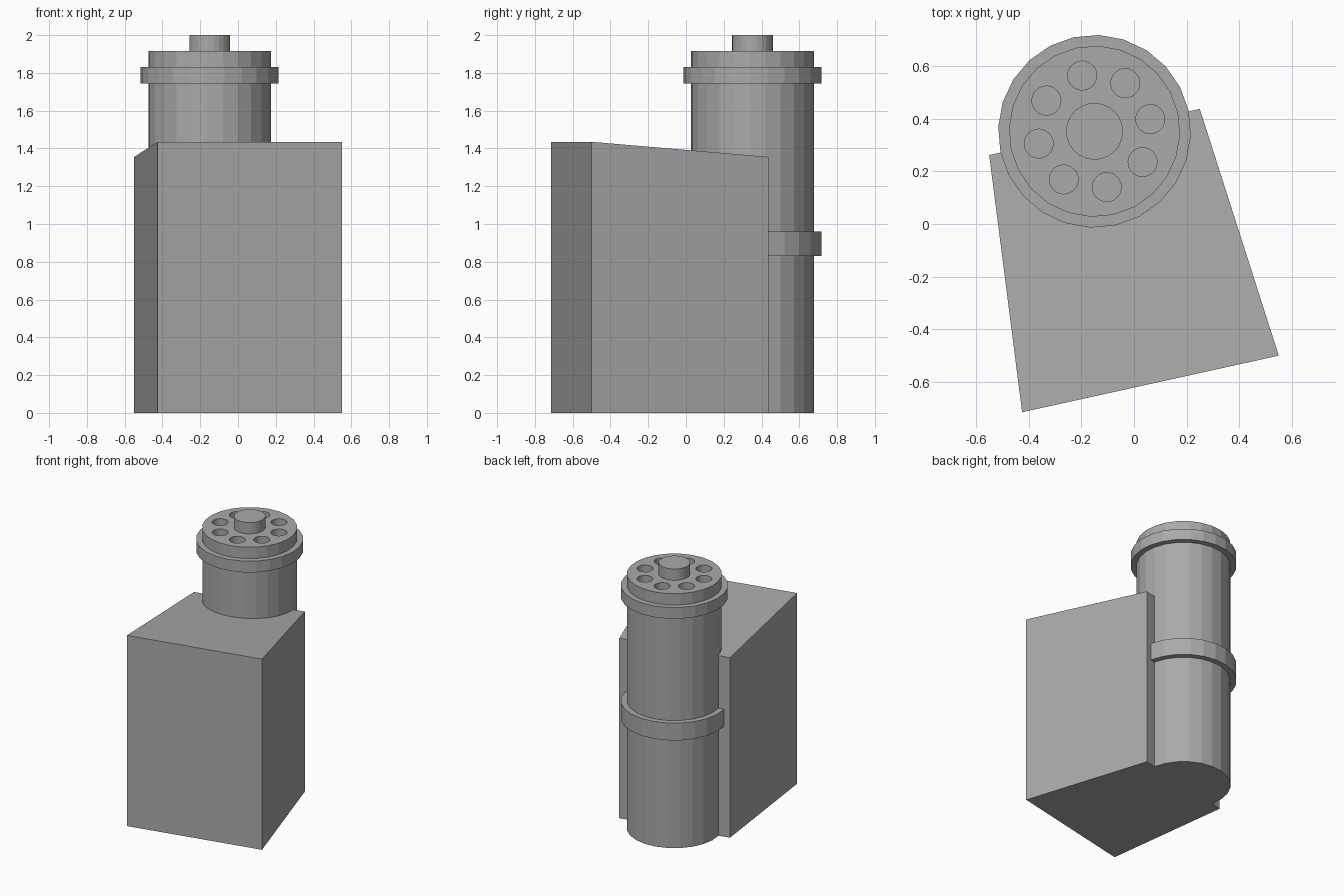
import bpy, bmesh
from math import sin, cos, radians

if "Cube" in bpy.data.objects:
    bpy.data.objects.remove(bpy.data.objects["Cube"], do_unlink=True)

CX, CY = -0.15, 0.352      # tank axis
TURN = radians(12.4)       # whole model is turned about z

grey = bpy.data.materials.new("plain_grey")
grey.use_nodes = True
colour = (0.4, 0.4, 0.4, 1)
grey.diffuse_color = colour
grey.node_tree.nodes["Principled BSDF"].inputs["Base Color"].default_value = colour


def finish(name, bm):
    bmesh.ops.recalc_face_normals(bm, faces=bm.faces)
    mesh = bpy.data.meshes.new(name)
    bm.to_mesh(mesh)
    bm.free()
    mesh.materials.append(grey)
    obj = bpy.data.objects.new(name, mesh)
    bpy.context.collection.objects.link(obj)
    return obj


def add_disc(bm, x, y, r, z0, z1, sides=24):
    """Upright closed cylinder."""
    rings = []
    for z in (z0, z1):
        rings.append([bm.verts.new((x + r * cos(TURN + a), y + r * sin(TURN + a), z))
                      for a in (radians(360 * i / sides) for i in range(sides))])
    low, high = rings
    bm.faces.new(low)
    bm.faces.new(high)
    for i in range(sides):
        j = (i + 1) % sides
        bm.faces.new((low[i], low[j], high[j], high[i]))


def cylinder(name, r, z0, z1):
    bm = bmesh.new()
    add_disc(bm, CX, CY, r, z0, z1)
    return finish(name, bm)


# Tapered housing with a top that slopes down to the back
bm = bmesh.new()
corners = [(-0.425, -0.715, 1.435), (0.55, -0.5, 1.435),
           (0.25, 0.437, 1.355), (-0.55, 0.262, 1.355)]
base = [bm.verts.new((x, y, 0)) for x, y, z in corners]
top = [bm.verts.new(c) for c in corners]
bm.faces.new(base)
bm.faces.new(top)
for i in range(4):
    j = (i + 1) % 4
    bm.faces.new((base[i], base[j], top[j], top[i]))
finish("housing", bm)

# Tank, its bands and the centre knob
tank = cylinder("tank", 0.325, 0, 1.915)
cylinder("upper_band", 0.366, 1.745, 1.83)
cylinder("middle_band", 0.366, 0.83, 0.96)
cylinder("knob", 0.108, 1.9, 2.0)

# Ring of eight round ports sunk in the tank top
bm = bmesh.new()
for i in range(8):
    a = TURN + radians(45 * i)
    add_disc(bm, CX + 0.217 * cos(a), CY + 0.217 * sin(a), 0.055, 1.835, 2.1)
cutter = finish("port_cutter", bm)
cutter.hide_render = True
cutter.hide_viewport = True
cutter.display_type = 'WIRE'
ports = tank.modifiers.new("ports", 'BOOLEAN')
ports.operation = 'DIFFERENCE'
ports.solver = 'EXACT'
ports.object = cutter
